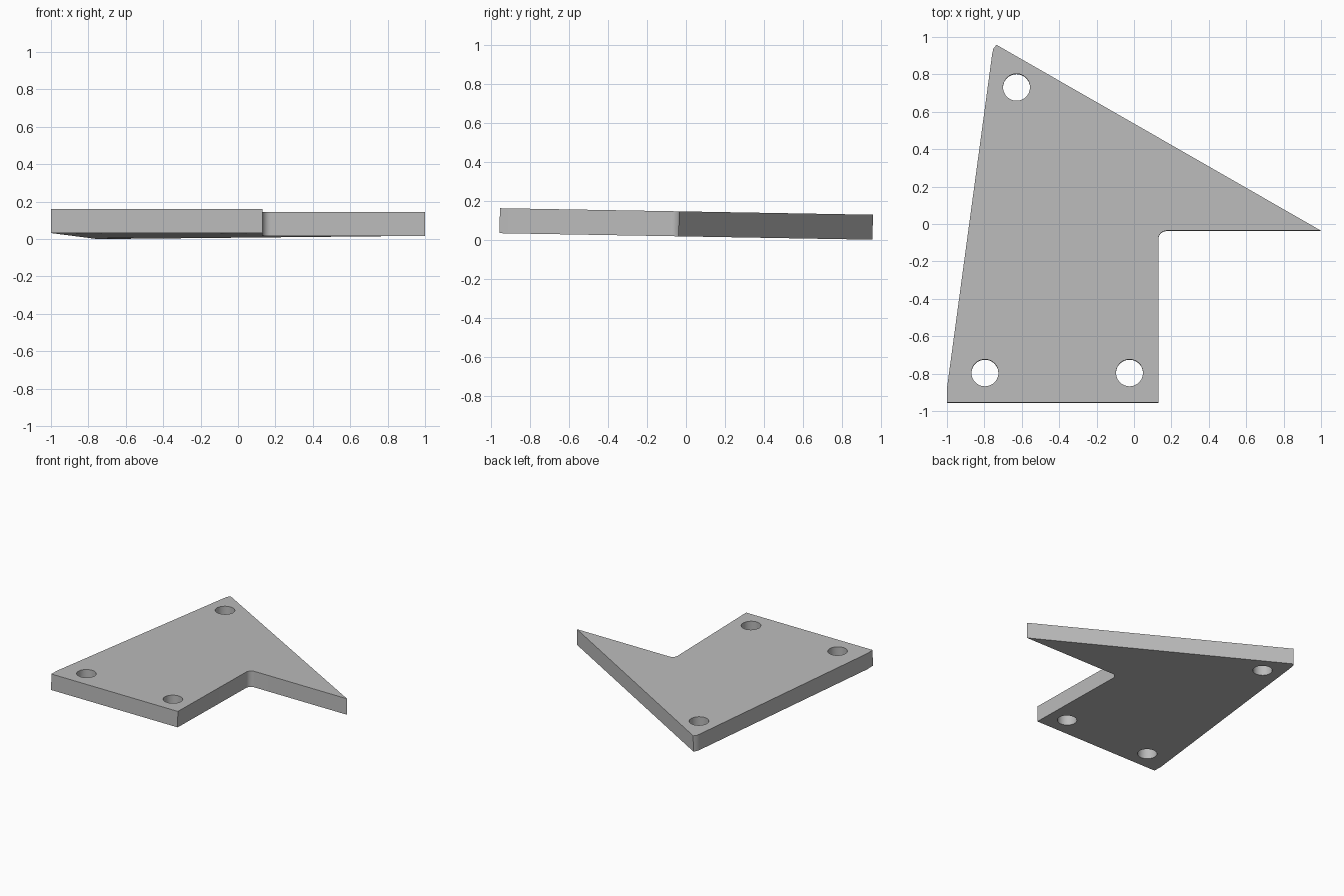
import bpy
import bmesh
from math import cos, sin, pi, radians

if "Cube" in bpy.data.objects:
    bpy.data.objects.remove(bpy.data.objects["Cube"])

HALF_THICKNESS = 0.064
HOLE_RADIUS = 0.072
FILLET = 0.045


def arc(cx, cy, r, start, end, steps):
    """Points along an arc, angles in degrees."""
    angles = [radians(start + (end - start) * i / steps) for i in range(steps + 1)]
    return [(cx + r * cos(a), cy + r * sin(a)) for a in angles]


def add_loop(curve, points):
    spline = curve.splines.new("POLY")
    spline.points.add(len(points) - 1)
    for point, (x, y) in zip(spline.points, points):
        point.co = (x, y, 0, 1)
    spline.use_cyclic_u = True


# Plate outline with a filleted inner corner and a blunted peak
outline = [(-1, -0.955), (0.13, -0.955)]
outline += arc(0.13 + FILLET, -0.037 - FILLET, FILLET, 180, 90, 10)
outline += [(1, -0.037), (-0.735, 0.957), (-0.752, 0.937), (-0.758, 0.91), (-1, -0.88)]

curve = bpy.data.curves.new("plate_profile", "CURVE")
curve.dimensions = "2D"
curve.fill_mode = "BOTH"
curve.extrude = HALF_THICKNESS
add_loop(curve, outline)

# Three bolt holes
for x, y in [(-0.628, 0.73), (-0.797, -0.797), (-0.024, -0.797)]:
    add_loop(curve, arc(x, y, HOLE_RADIUS, 0, 360, 48)[:-1])

# Solid plate, tilted slightly down towards the back
plate = bpy.data.objects.new("mounting_plate", curve)
bpy.context.collection.objects.link(plate)
bpy.ops.object.select_all(action="DESELECT")
plate.select_set(True)
bpy.context.view_layer.objects.active = plate
bpy.ops.object.convert(target="MESH")
plate = bpy.context.view_layer.objects.active
plate.name = "mounting_plate"

bm = bmesh.new()
bm.from_mesh(plate.data)
bmesh.ops.remove_doubles(bm, verts=bm.verts, dist=0.0001)
bmesh.ops.recalc_face_normals(bm, faces=bm.faces)
bm.to_mesh(plate.data)
bm.free()
bpy.ops.object.shade_smooth_by_angle(angle=pi / 6)

plate.rotation_euler.x = radians(-1)
plate.location.z = 0.0807

# Plain grey metal
grey = bpy.data.materials.new("grey_metal")
grey.use_nodes = True
colour = (0.5, 0.5, 0.5, 1)
grey.diffuse_color = colour
grey.node_tree.nodes["Principled BSDF"].inputs["Base Color"].default_value = colour
plate.data.materials.clear()
plate.data.materials.append(grey)
